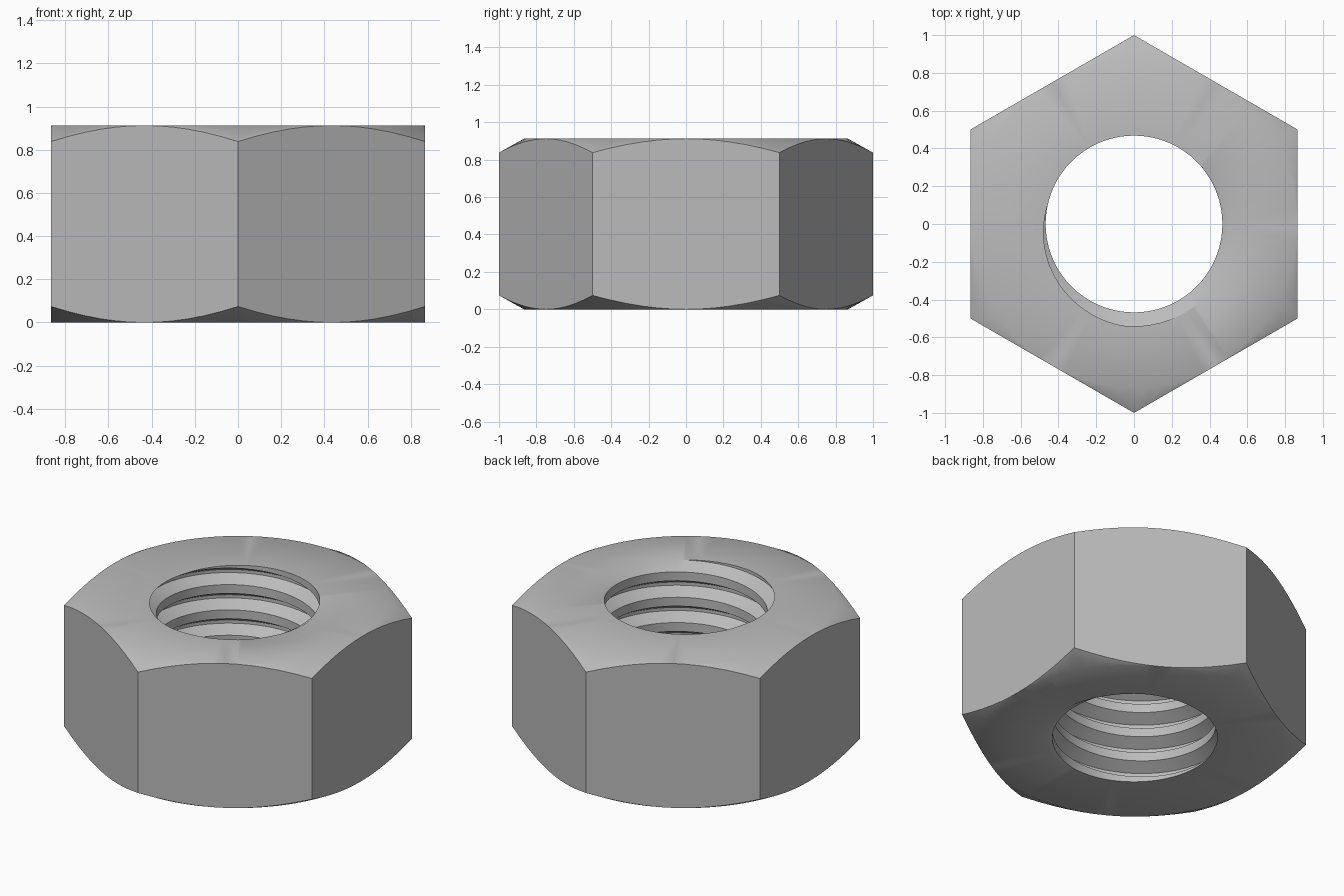
import bpy, bmesh
from math import cos, sin, pi, radians, tan

cube = bpy.data.objects.get("Cube")
if cube:
    bpy.data.objects.remove(cube, do_unlink=True)

HEIGHT = 0.912
FLAT = cos(radians(30))        # centre to flat side
MINOR, MAJOR = 0.468, 0.541    # thread crest and root radii
PITCH = 0.16
PHASE = radians(-75)           # where the groove meets the top face
STEPS = 72

steel = bpy.data.materials.new("grey steel")
steel.use_nodes = True
grey = (0.5, 0.5, 0.5, 1)
steel.diffuse_color = grey
steel.node_tree.nodes["Principled BSDF"].inputs["Base Color"].default_value = grey

bm = bmesh.new()


def skin(columns):
    """Join neighbouring columns of points with quads."""
    rows = [[bm.verts.new(p) for p in col] for col in columns]
    for a, b in zip(rows, rows[1:]):
        for j in range(len(a) - 1):
            bm.faces.new((a[j], b[j], b[j + 1], a[j + 1]))


def polar(r, angle, z):
    return (r * cos(angle), r * sin(angle), z)


# Threaded bore: a groove profile swept along a helix, trimmed to the height
root = PITCH / 16
crest = root + (MAJOR - MINOR) * tan(radians(30))
profile = [(MINOR, -crest), (MAJOR, -root), (MAJOR, root), (MINOR, crest),
           (MINOR, PITCH - crest)]
columns = []
for i in range(-8 * STEPS, 2 * STEPS + 1):
    angle = PHASE + 2 * pi * i / STEPS
    middle = HEIGHT + PITCH * i / STEPS
    columns.append([polar(r, angle, middle + dz) for r, dz in profile])
skin(columns)
bmesh.ops.remove_doubles(bm, verts=bm.verts, dist=1e-5)
for z, up in ((HEIGHT, 1), (0, -1)):
    bmesh.ops.bisect_plane(bm, geom=bm.verts[:] + bm.edges[:] + bm.faces[:],
                           dist=1e-6, plane_co=(0, 0, z), plane_no=(0, 0, up),
                           clear_outer=True)

# Hexagonal walls with a conical chamfer at both ends
columns = []
for i in range(STEPS + 1):
    angle = 2 * pi * i / STEPS
    from_middle = (angle + pi / 6) % (pi / 3) - pi / 6
    r = FLAT / cos(from_middle)
    drop = (r - FLAT) * tan(radians(29))
    columns.append([polar(FLAT, angle, 0), polar(r, angle, drop),
                    polar(r, angle, HEIGHT - drop), polar(FLAT, angle, HEIGHT)])
skin(columns)
bmesh.ops.remove_doubles(bm, verts=bm.verts, dist=1e-5)

# Flat end faces between the bore and the chamfer
for z in (0, HEIGHT):
    rim = [e for e in bm.edges if e.is_boundary
           and all(abs(v.co.z - z) < 1e-4 for v in e.verts)]
    bmesh.ops.triangle_fill(bm, edges=rim, use_beauty=True, normal=(0, 0, 1))
bmesh.ops.recalc_face_normals(bm, faces=bm.faces)

mesh = bpy.data.meshes.new("hex_nut")
bm.to_mesh(mesh)
bm.free()
mesh.materials.append(steel)
nut = bpy.data.objects.new("hex_nut", mesh)
bpy.context.collection.objects.link(nut)
bpy.context.view_layer.objects.active = nut
nut.select_set(True)
bpy.ops.object.shade_smooth_by_angle(angle=radians(35))
